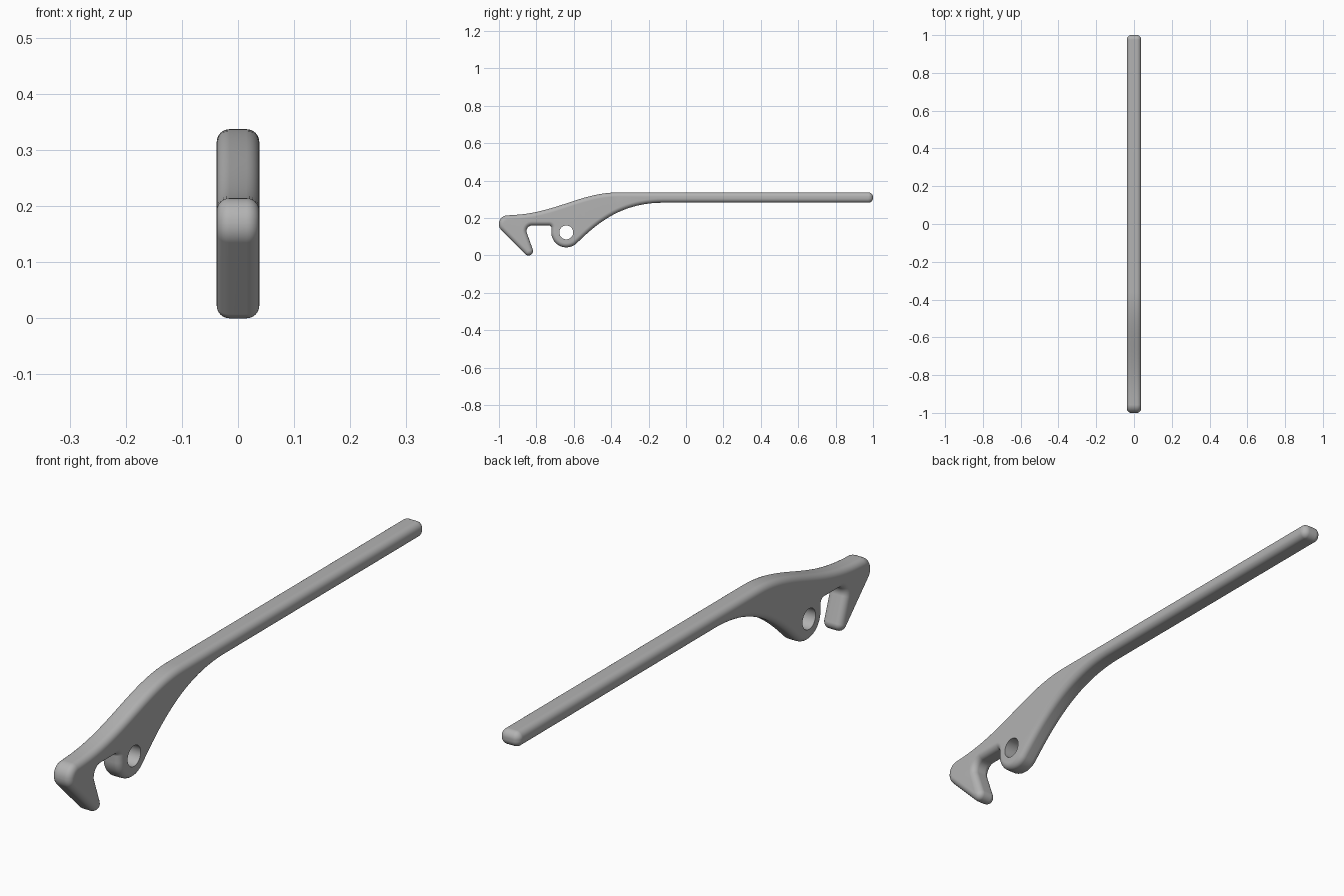
import bpy, bmesh
from math import sin, cos, pi, radians
from mathutils import Vector

HALF = 0.038     # half of the thickness
ROUND = 0.023    # radius of the rounded rim
STEPS = 6        # segments across the rim
HOLE_R = 0.037
LUG = Vector((-0.64, 0.123))

old = bpy.data.objects.get("Cube")
if old:
    bpy.data.objects.remove(old)


def bezier(a, b, c, d, n=20):
    a, b, c, d = map(Vector, (a, b, c, d))
    ts = [i / n for i in range(n + 1)]
    return [a*(1-t)**3 + b*3*t*(1-t)**2 + c*3*t*t*(1-t) + d*t**3 for t in ts]


def arc(centre, radius, start, end, n):
    return [centre + radius * Vector((cos(start + (end-start)*i/n), sin(start + (end-start)*i/n)))
            for i in range(n + 1)]


def fillet(before, corner, after, radius, n=10):
    # round a corner between two straight runs
    before, corner, after = map(Vector, (before, corner, after))
    u, v = (before - corner).normalized(), (after - corner).normalized()
    half = u.angle(v) / 2
    centre = corner + (u + v).normalized() * radius / sin(half)
    start = corner + u * radius / (sin(half) / cos(half)) - centre
    end = corner + v * radius / (sin(half) / cos(half)) - centre
    sweep = start.angle_signed(end)
    pts = []
    for i in range(n + 1):
        a = -sweep * i / n
        pts.append(centre + Vector((start.x*cos(a) - start.y*sin(a),
                                    start.x*sin(a) + start.y*cos(a))))
    return pts


# Side outline, anticlockwise in (y, z)
end_low, end_top = (1, 0.282), (1, 0.337)
brow, nose, chin = (-0.92, 0.216), (-1, 0.212), (-1, 0.148)
tip, notch, throat = (-0.783, -0.069), (-0.865, 0.16), (-0.72, 0.16)
outline = fillet((0, 0.282), end_low, end_top, 0.0245)
outline += fillet(end_low, end_top, (0, 0.337), 0.0245)
outline += bezier((-0.36, 0.337), (-0.56, 0.337), (-0.69, 0.23), brow)
outline += fillet(brow, nose, chin, 0.045)
outline += fillet(nose, chin, tip, 0.045)
outline += fillet(chin, tip, notch, 0.0241, 16)
outline += fillet(tip, notch, throat, 0.03)
outline += fillet(notch, throat, (-0.72, 0.123), 0.012, 6)
outline += arc(LUG, 0.08, pi, 1.75 * pi, 24)
outline += bezier((-0.583, 0.066), (-0.46, 0.189), (-0.33, 0.282), (-0.12, 0.282))
clean = []
for p in outline:
    if not clean or (p - clean[-1]).length > 0.0008:
        clean.append(p)
outline = clean
count = len(outline)


def inset(distance):
    pts = []
    for i, p in enumerate(outline):
        d1 = (p - outline[i - 1]).normalized()
        d2 = (outline[(i + 1) % count] - p).normalized()
        n1, n2 = Vector((d1.y, -d1.x)), Vector((d2.y, -d2.x))
        n = (n1 + n2).normalized()
        pts.append(p - n * distance / n.dot(n1))
    return pts


bm = bmesh.new()


def ring(pts, x):
    return [bm.verts.new((x, p.x, p.y)) for p in pts]


def skin(a, b):
    for i in range(len(a)):
        j = (i + 1) % len(a)
        bm.faces.new((a[i], a[j], b[j], b[i]))


# Rounded rim, swept from one flat side to the other
angles = [pi / 2 * i / STEPS for i in range(STEPS + 1)]
levels = [(ROUND * (1 - cos(a)), HALF - ROUND + ROUND * sin(a)) for a in angles]
levels = [(d, -x) for d, x in reversed(levels)] + levels
rings = [ring(inset(d), x) for d, x in levels]
for a, b in zip(rings, rings[1:]):
    skin(a, b)

# Pivot hole wall
circle = arc(LUG, HOLE_R, 0, 2 * pi, 40)[:-1]
holes = [ring(circle, -HALF), ring(circle, HALF)]
skin(*holes)

# Flat sides around the hole
for edge, hole, side in ((rings[0], holes[0], -1), (rings[-1], holes[1], 1)):
    edges = [bm.edges.get((loop[i - 1], loop[i])) for loop in (edge, hole) for i in range(len(loop))]
    bmesh.ops.triangle_fill(bm, use_beauty=True, use_dissolve=False, edges=edges, normal=(side, 0, 0))
bmesh.ops.recalc_face_normals(bm, faces=bm.faces[:])

mesh = bpy.data.meshes.new("lever_handle")
bm.to_mesh(mesh)
bm.free()
lever = bpy.data.objects.new("lever_handle", mesh)
bpy.context.collection.objects.link(lever)

# Plain grey
grey = bpy.data.materials.new("grey")
grey.use_nodes = True
colour = (0.45, 0.45, 0.45, 1)
grey.diffuse_color = colour
grey.node_tree.nodes["Principled BSDF"].inputs["Base Color"].default_value = colour
mesh.materials.append(grey)

bpy.ops.object.select_all(action='DESELECT')
lever.select_set(True)
bpy.context.view_layer.objects.active = lever
bpy.ops.object.shade_smooth_by_angle(angle=radians(40))
weighted = lever.modifiers.new("flat_sides", 'WEIGHTED_NORMAL')
weighted.keep_sharp = True
